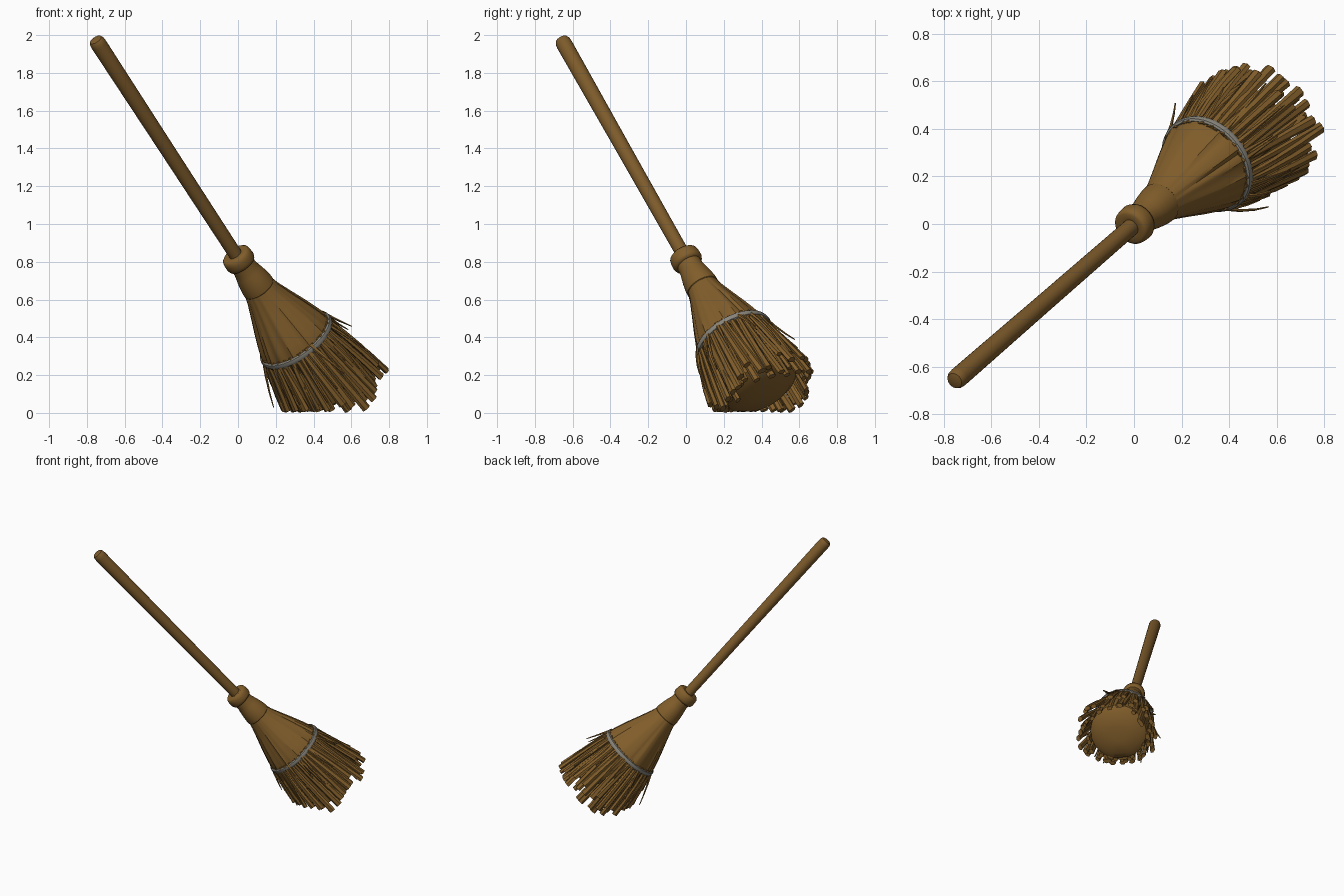
import bpy, bmesh, math, random
from mathutils import Vector

if "Cube" in bpy.data.objects:
    bpy.data.objects.remove(bpy.data.objects["Cube"])

random.seed(11)
P0 = Vector((0.008, 0.004, 0.806))                 # binding knot
HANDLE_TOP = Vector((-0.751, -0.656, 1.972))
AX = Vector((0.525, 0.435, -0.735)).normalized()   # brush axis
U = AX.cross(Vector((0, 0, 1))).normalized()
V = U.cross(AX).normalized()                       # points upward


def material(name, rgb):
    m = bpy.data.materials.new(name)
    m.diffuse_color = (*rgb, 1)
    m.use_nodes = True
    m.node_tree.nodes["Principled BSDF"].inputs["Base Color"].default_value = m.diffuse_color
    return m


STRAW = material("straw brown", (0.222, 0.112, 0.024))
WOOD = material("wood brown", (0.205, 0.104, 0.024))
WIRE = material("wire grey", (0.25, 0.235, 0.2))


def finish(name, bm, mat, angle=40):
    bmesh.ops.recalc_face_normals(bm, faces=bm.faces)
    me = bpy.data.meshes.new(name)
    bm.to_mesh(me)
    bm.free()
    me.materials.append(mat)
    ob = bpy.data.objects.new(name, me)
    bpy.context.collection.objects.link(ob)
    bpy.ops.object.select_all(action='DESELECT')
    ob.select_set(True)
    bpy.context.view_layer.objects.active = ob
    bpy.ops.object.shade_smooth_by_angle(angle=math.radians(angle))
    return ob


def bridge(bm, rings, closed=False):
    n = len(rings[0])
    pairs = list(zip(rings, rings[1:]))
    if closed:
        pairs.append((rings[-1], rings[0]))
    for a, b in pairs:
        for i in range(n):
            j = (i + 1) % n
            bm.faces.new((a[i], a[j], b[j], b[i]))
    if not closed:
        bm.faces.new(rings[0])
        bm.faces.new(rings[-1])


def point(t, a, r):
    return P0 + AX * t + (U * math.cos(a) + V * math.sin(a)) * r


def lathe(name, profile, mat, origin=P0, axis=AX, n=48, wrinkle=None, closed=False, angle=40):
    u = axis.cross(Vector((0, 0, 1))).normalized()
    v = u.cross(axis).normalized()
    bm = bmesh.new()
    rings = []
    for t, r in profile:
        ring = []
        for i in range(n):
            a = 2 * math.pi * i / n
            k = r + (wrinkle(i, t) if wrinkle else 0)
            p = origin + axis * t + (u * math.cos(a) + v * math.sin(a)) * k
            p.z = max(p.z, 0.006 + 0.01 * max(0, t - 0.8) if axis is AX else 0)
            ring.append(bm.verts.new(p))
        rings.append(ring)
    bridge(bm, rings, closed)
    return finish(name, bm, mat, angle)


# handle, rounded at the top
hd = P0 - HANDLE_TOP
L = hd.length
lathe("handle", [(-0.010, 0.018), (-0.005, 0.034), (0.008, 0.041), (0.03, 0.043),
                 (L * 0.5, 0.039), (L + 0.05, 0.036)], WOOD, HANDLE_TOP, hd.normalized(), 24)

# collar and neck binding
lathe("collar", [(-0.045, 0.04), (-0.05, 0.066), (-0.04, 0.078), (-0.02, 0.082),
                 (0.008, 0.083), (0.024, 0.077), (0.03, 0.06)], STRAW, angle=60)
lathe("neck_binding", [(0.015, 0.066), (0.06, 0.067), (0.09, 0.074), (0.12, 0.081),
                       (0.17, 0.089), (0.195, 0.09), (0.207, 0.08)], STRAW)

# gathered skirt with straw ridges
ridge = [random.uniform(-1, 0.6) for _ in range(72)]
lathe("straw_skirt", [(0.17, 0.08), (0.24, 0.098), (0.33, 0.13), (0.42, 0.163),
                      (0.5, 0.19), (0.56, 0.207), (0.595, 0.211), (0.6, 0.19)], STRAW, n=72,
      wrinkle=lambda i, t: ridge[i] * 0.008 * min(1, (t - 0.15) * 3), angle=35)

# solid inner bundle behind the loose straws, flattened by the floor
lathe("inner_bundle", [(0.5, 0.17), (0.6, 0.19), (0.72, 0.202), (0.86, 0.212), (0.91, 0.205),
                       (0.94, 0.16), (0.955, 0.06)], STRAW, n=40)

# wire hoop
hoop = [(0.572 + 0.018 * math.cos(k * math.pi / 4), 0.208 + 0.013 * math.sin(k * math.pi / 4))
        for k in range(8)]
lathe("wire_hoop", hoop, WIRE, n=64, closed=True)


# loose straws: bent tapered sticks
def straw(bm, a, t0, r0, t1, r1, twist, w0, w1, sides=6):
    start, end = point(t0, a, r0), point(t1, a + twist, r1)
    if end.z < 0.014:                              # cut where the floor is met
        end = start.lerp(end, (start.z - 0.014) / (start.z - end.z))
    d = (end - start).normalized()
    out = U * math.cos(a) + V * math.sin(a)
    side = d.cross(out).normalized()
    out = side.cross(d)
    bow = random.uniform(-0.006, 0.014)
    rings = []
    for s in (0, 0.35, 0.7, 1):
        c = start.lerp(end, s) + out * bow * math.sin(math.pi * s)
        w = w0 + (w1 - w0) * s
        ring = []
        for k in range(sides):
            b = 2 * math.pi * k / sides
            p = c + side * math.cos(b) * w + out * math.sin(b) * w * 0.7
            p.z = max(p.z, 0.0)
            ring.append(bm.verts.new(p))
        rings.append(ring)
    bridge(bm, rings)


bm = bmesh.new()
for layer, (count, r0, r1, ta, tb) in enumerate([(34, 0.188, 0.228, 0.95, 1.03),
                                                 (36, 0.196, 0.272, 0.9, 1.02)]):
    for i in range(count):
        a = 2 * math.pi * (i + 0.5 * layer + random.uniform(-0.3, 0.3)) / count
        straw(bm, a, 0.55, r0, random.uniform(ta, tb), r1 + random.uniform(-0.02, 0.028),
              random.uniform(-0.12, 0.12), 0.014, random.uniform(0.019, 0.025))
finish("thick_straws", bm, STRAW)

bm = bmesh.new()
for i in range(24):
    a = 2 * math.pi * (i + random.uniform(-0.4, 0.4)) / 24
    straw(bm, a, 0.55, 0.202, random.uniform(0.72, 0.88), random.uniform(0.25, 0.31),
          random.uniform(-0.15, 0.15), 0.013, 0.004, 5)
finish("thin_straws", bm, STRAW)
